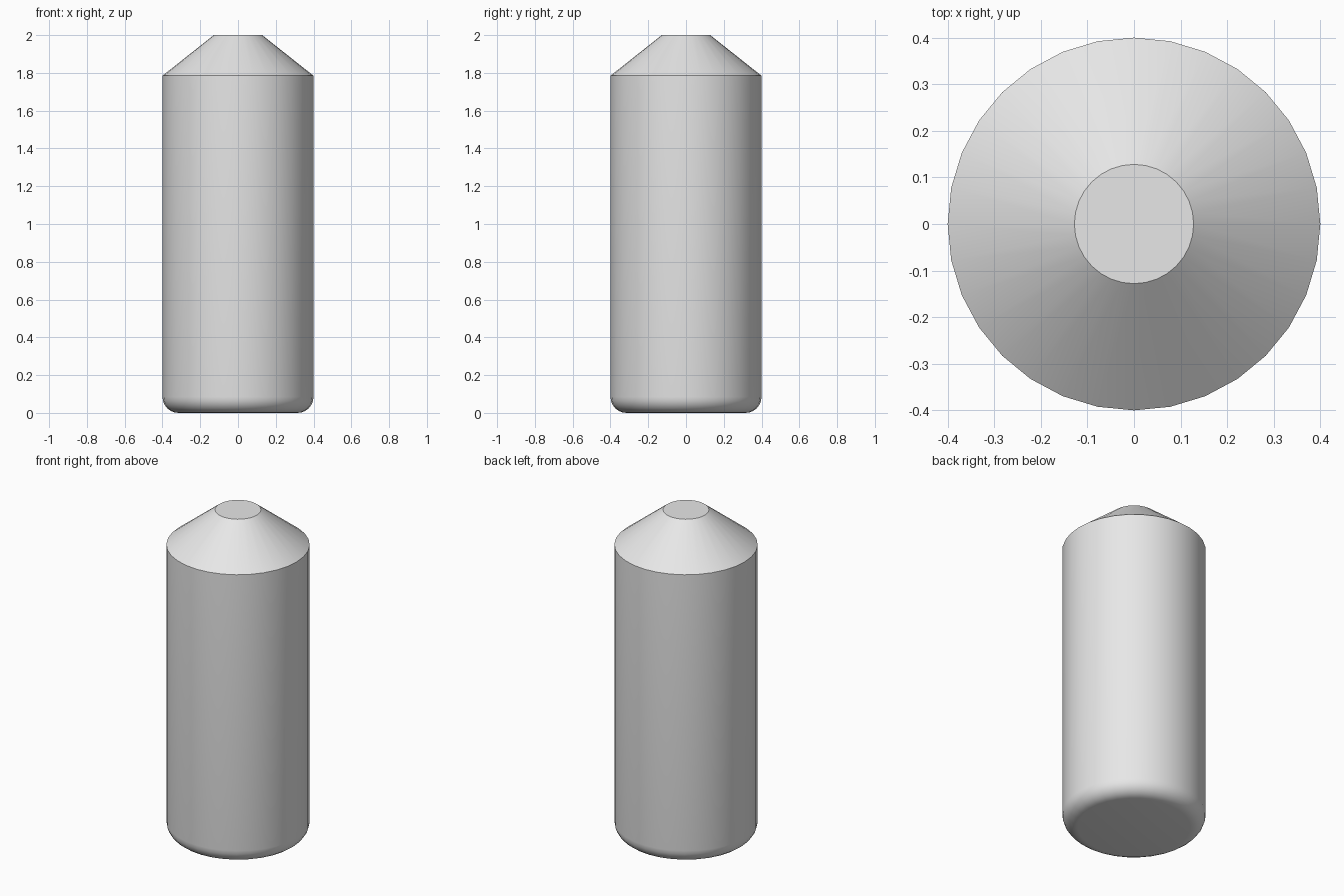
import bpy
import bmesh
from math import cos, sin, pi, radians

cube = bpy.data.objects.get("Cube")
if cube:
    bpy.data.objects.remove(cube, do_unlink=True)

SIDES = 32
RADIUS, HEIGHT = 0.4, 2.0
SHOULDER_Z, TIP_RADIUS = 1.785, 0.128
FILLET, FILLET_STEPS = 0.085, 6

# Plain grey finish
grey = bpy.data.materials.new("light_grey")
grey.use_nodes = True
colour = (0.8, 0.8, 0.8, 1)
grey.diffuse_color = colour
grey.node_tree.nodes["Principled BSDF"].inputs["Base Color"].default_value = colour

# Side profile: rounded base, straight wall, conical shoulder
profile = []
for i in range(FILLET_STEPS + 1):
    a = pi / 2 * i / FILLET_STEPS
    profile.append((RADIUS - FILLET + FILLET * sin(a), FILLET - FILLET * cos(a)))
profile += [(RADIUS, SHOULDER_Z), (TIP_RADIUS, HEIGHT)]

# Body: rings around the axis, joined and capped
bm = bmesh.new()
rings = [[bm.verts.new((r * cos(2 * pi * k / SIDES), r * sin(2 * pi * k / SIDES), z))
          for k in range(SIDES)] for r, z in profile]
for low, high in zip(rings, rings[1:]):
    for k in range(SIDES):
        n = (k + 1) % SIDES
        bm.faces.new((low[k], low[n], high[n], high[k]))
bm.faces.new(rings[0][::-1])
bm.faces.new(rings[-1])

mesh = bpy.data.meshes.new("bottle_body")
bm.to_mesh(mesh)
bm.free()
mesh.materials.append(grey)
body = bpy.data.objects.new("bottle_body", mesh)
bpy.context.collection.objects.link(body)

# Smooth sides with crisp shoulder and tip edges
bpy.ops.object.select_all(action="DESELECT")
body.select_set(True)
bpy.context.view_layer.objects.active = body
bpy.ops.object.shade_smooth_by_angle(angle=radians(30))
